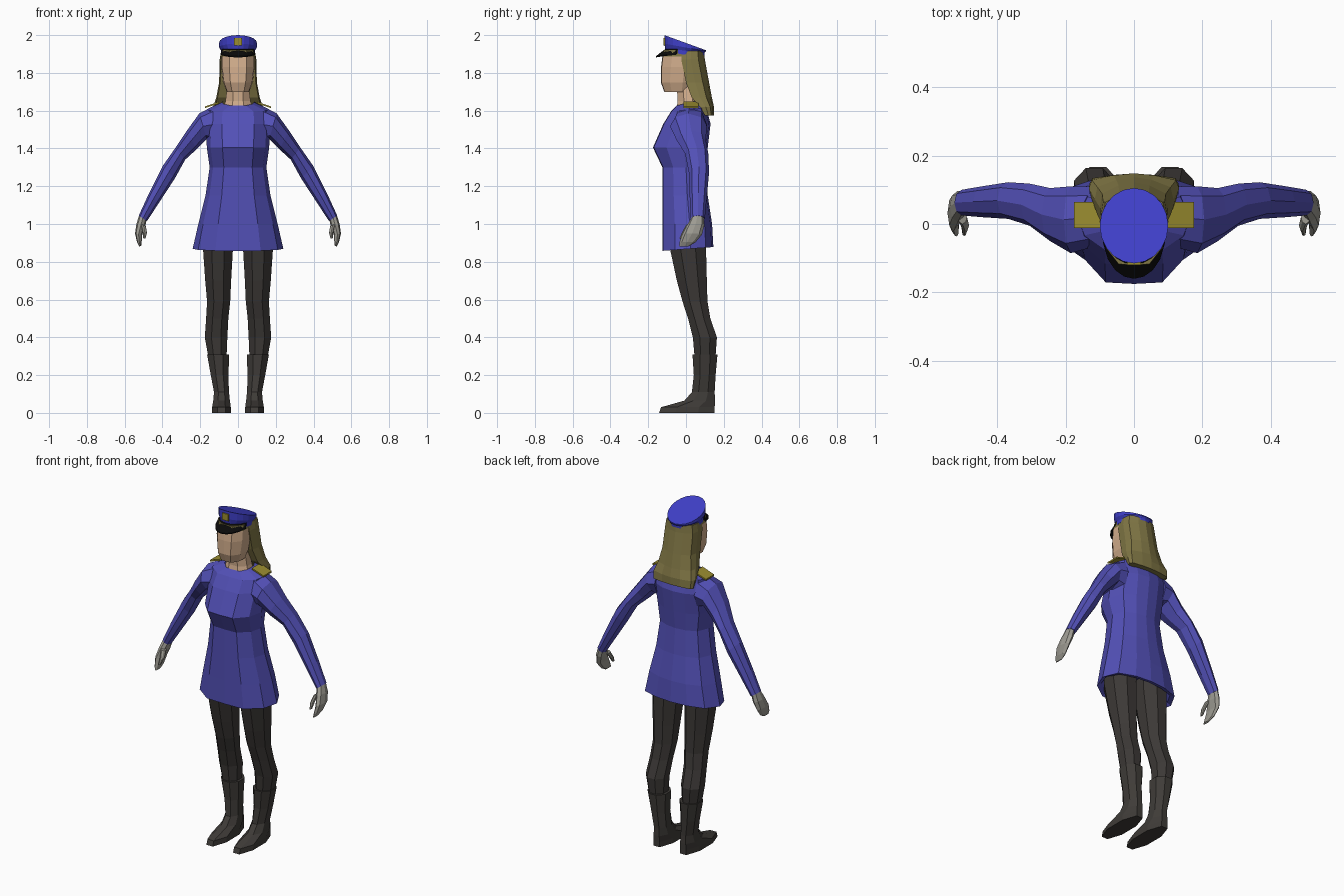
import bpy, bmesh, math


def material(name, rgb):
    m = bpy.data.materials.new(name)
    m.diffuse_color = (*rgb, 1)
    return m


BLUE = material("tunic blue", (0.085, 0.08, 0.47))
CAP = material("cap blue", (0.05, 0.05, 0.58))
SKIN = material("skin", (0.66, 0.43, 0.27))
HAIR = material("dark blonde", (0.22, 0.185, 0.06))
GOLD = material("gold", (0.33, 0.27, 0.03))
GREY = material("glove grey", (0.34, 0.33, 0.29))
LEG = material("stocking charcoal", (0.045, 0.04, 0.037))
BOOT = material("boot charcoal", (0.05, 0.045, 0.04))
BLACK = material("visor black", (0.003, 0.003, 0.003))


def finish(name, bm, mat, mirror=False):
    bmesh.ops.recalc_face_normals(bm, faces=bm.faces)
    me = bpy.data.meshes.new(name)
    bm.to_mesh(me)
    bm.free()
    me.materials.append(mat)
    ob = bpy.data.objects.new(name, me)
    bpy.context.collection.objects.link(ob)
    if mirror:
        ob.modifiers.new("mirror", "MIRROR")
    return ob


def loft(name, rings, mat, mirror=False, caps=(True, True)):
    """Skin a list of equal-length point rings."""
    bm = bmesh.new()
    vs = [[bm.verts.new(p) for p in r] for r in rings]
    n = len(vs[0])
    for a, b in zip(vs, vs[1:]):
        for i in range(n):
            j = (i + 1) % n
            bm.faces.new((a[i], a[j], b[j], b[i]))
    if caps[0]:
        bm.faces.new(vs[0])
    if caps[1]:
        bm.faces.new(vs[-1])
    return finish(name, bm, mat, mirror)


def circle(n, offset=0.0):
    return [(math.sin(2 * math.pi * (i + offset) / n), -math.cos(2 * math.pi * (i + offset) / n))
            for i in range(n)]


def symmetric(half):
    return half + [(-u, v) for u, v in half[-2:0:-1]]


def ring(section, x0, x1, y0, y1, z, tilt=0.0):
    """Horizontal section stretched to a box; tilt raises the front."""
    return [((x0 + x1) / 2 + u * (x1 - x0) / 2, (y0 + y1) / 2 + v * (y1 - y0) / 2, z - v * tilt)
            for u, v in section]


def limb_ring(ox, oz, ix, iz, y0, y1):
    """Section spanning an outer and an inner outline point in the front view."""
    return [((ox + ix) / 2 + (ox - ix) / 2 * c, (y0 + y1) / 2 + (y1 - y0) / 2 * s,
             (oz + iz) / 2 + (oz - iz) / 2 * c) for c, s in circle(8)]


BODY = symmetric([(0, -1), (0.5, -0.97), (0.88, -0.5), (1, 0.1), (0.82, 0.7), (0.42, 0.93), (0, 1)])
FACE = symmetric([(0, -1), (0.52, -0.97), (0.95, -0.5), (1, 0.2), (0.6, 0.9), (0, 1)])
OCT = [(u * 1.06, v * 1.06) for u, v in circle(8, 0.5)]

# Tunic with flared skirt, lining and neckline
tunic = [(0.16, -0.09, 0.10, 0.96, 0), (0.215, -0.105, 0.125, 0.88, 0),
         (0.24, -0.125, 0.145, 0.868, -0.01), (0.21, -0.125, 0.138, 1.0, 0),
         (0.172, -0.125, 0.115, 1.15, 0), (0.15, -0.125, 0.102, 1.3, 0),
         (0.165, -0.175, 0.115, 1.405, 0), (0.17, -0.12, 0.13, 1.53, 0),
         (0.165, -0.08, 0.108, 1.605, -0.01), (0.085, -0.05, 0.08, 1.643, -0.016)]
loft("tunic", [ring(BODY, -w, w, f, b, z, t) for w, f, b, z, t in tunic], BLUE, caps=(True, False))

# Sleeves
sleeve = [(0.13, 1.625, 0.13, 1.43, -0.07, 0.11), (0.205, 1.585, 0.165, 1.45, -0.085, 0.11),
          (0.27, 1.495, 0.22, 1.395, -0.05, 0.105), (0.33, 1.405, 0.28, 1.34, -0.005, 0.118),
          (0.40, 1.305, 0.335, 1.24, 0.015, 0.122), (0.47, 1.165, 0.42, 1.11, 0.02, 0.11),
          (0.525, 1.045, 0.482, 1.015, 0.025, 0.10)]
loft("sleeve", [limb_ring(*r) for r in sleeve], BLUE, mirror=True)

# Gloved hands and thumbs
hand = [(0.522, 1.05, 0.484, 1.02, 0.03, 0.095), (0.538, 1.0, 0.492, 0.985, 0.005, 0.097),
        (0.545, 0.95, 0.508, 0.94, -0.02, 0.085), (0.535, 0.905, 0.51, 0.9, -0.035, 0.05),
        (0.522, 0.88, 0.512, 0.885, -0.036, 0.015)]
loft("hand", [limb_ring(*r) for r in hand], GREY, mirror=True)
thumb = [(0.515, 1.0, 0.488, 0.99, 0.0, 0.04), (0.505, 0.96, 0.482, 0.955, -0.02, 0.012),
         (0.502, 0.925, 0.49, 0.922, -0.035, -0.015)]
loft("thumb", [limb_ring(*r) for r in thumb], GREY, mirror=True)

# Legs
leg = [(0.02, 0.19, -0.09, 0.11, 0.97), (0.025, 0.187, -0.087, 0.108, 0.87),
       (0.035, 0.175, -0.05, 0.112, 0.7), (0.04, 0.165, -0.02, 0.115, 0.59),
       (0.05, 0.17, 0.01, 0.13, 0.5), (0.055, 0.177, 0.035, 0.165, 0.4),
       (0.06, 0.157, 0.045, 0.157, 0.29)]
loft("leg", [ring(OCT, *r) for r in leg], LEG, mirror=True)

# Boots
boot = [(0.045, 0.165, 0.033, 0.168, 0.31), (0.05, 0.145, 0.04, 0.158, 0.2),
        (0.047, 0.128, 0.03, 0.153, 0.11), (0.042, 0.132, -0.01, 0.155, 0.065),
        (0.037, 0.138, -0.135, 0.155, 0.03), (0.037, 0.138, -0.145, 0.155, 0.0)]
loft("boot", [ring(OCT, *r) for r in boot], BOOT, mirror=True)

# Neck
neck = [(0.08, -0.052, 0.07, 1.61), (0.068, -0.045, 0.07, 1.65), (0.058, -0.05, 0.065, 1.73)]
loft("neck", [ring(OCT, -w, w, f, b, z) for w, f, b, z in neck], SKIN)

# Head, with a hairline strip under the cap
skull = [(0.06, -0.115, 0.04, 1.70), (0.078, -0.133, 0.06, 1.75), (0.088, -0.132, 0.075, 1.83),
         (0.088, -0.125, 0.08, 1.888), (0.086, -0.12, 0.08, 1.92)]
head = loft("head", [ring(FACE, -w, w, f, b, z) for w, f, b, z in skull], SKIN)
head.data.materials.append(HAIR)
for p in head.data.polygons:
    if p.center.z > 1.89:
        p.material_index = 1

# Long hair behind the head
LOCKS = symmetric([(0, -0.9), (0.94, -1), (1, -0.2), (0.93, 0.45), (0.45, 0.85), (0, 1)])
hair = [(0.09, -0.02, 0.095, 1.915), (0.097, -0.025, 0.1, 1.87), (0.1, 0.0, 0.122, 1.75),
        (0.115, 0.03, 0.137, 1.67), (0.132, 0.075, 0.148, 1.62), (0.13, 0.1, 0.147, 1.575)]
loft("hair", [ring(LOCKS, -w, w, f, b, z) for w, f, b, z in hair], HAIR)

# Cap with sloping crown
cap = [(0.09, -0.11, 0.097, 1.898, 0.004), (0.09, -0.11, 0.098, 1.918, 0.012),
       (0.1, -0.115, 0.105, 1.935, 0.02), (0.1, -0.115, 0.105, 1.96, 0.04)]
loft("cap", [ring(circle(20), -w, w, f, b, z, t) for w, f, b, z, t in cap], CAP)

# Visor
inner, outer = [], []
for i in range(9):
    a = math.radians(-68 + 17 * i)
    s, c = math.sin(a), math.cos(a)
    inner.append((0.092 * s, -0.005 - 0.105 * c, 1.926))
    outer.append((0.098 * s, -0.005 - 0.105 * c - 0.05 * max(0, c - 0.35) ** 0.5 / 0.806, 1.91 - 0.022 * c))
loft("visor", [[p, q, (q[0], q[1], q[2] - 0.006), (p[0], p[1], p[2] - 0.02)]
               for p, q in zip(inner, outer)], BLACK)


def box(name, corners, depth, mat, mirror=False):
    """Thin plate: four corners pushed along the depth vector."""
    back = [tuple(c + d for c, d in zip(p, depth)) for p in corners]
    return loft(name, [corners, back], mat, mirror)


# Cap badge and shoulder boards
box("cap_badge", [(-0.02, -0.12, 1.945), (0.02, -0.12, 1.945), (0.02, -0.12, 1.985), (-0.02, -0.12, 1.985)],
    (0, 0.008, 0), GOLD)
box("shoulder_board", [(0.1, -0.012, 1.648), (0.176, -0.012, 1.622), (0.176, 0.065, 1.622), (0.1, 0.065, 1.648)],
    (0, 0, -0.009), GOLD, mirror=True)
